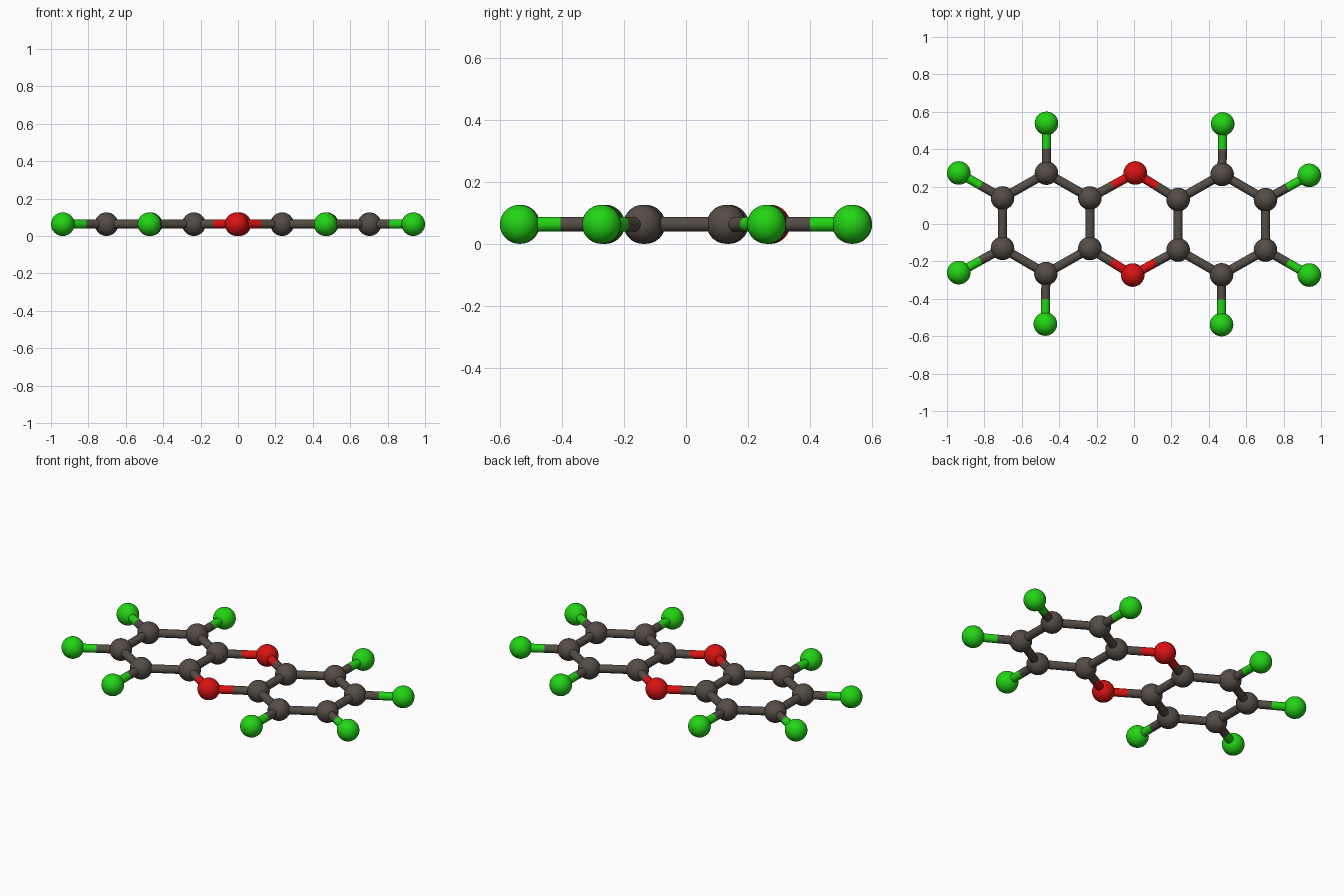
import bpy, math
from mathutils import Vector

if "Cube" in bpy.data.objects:
    bpy.data.objects.remove(bpy.data.objects["Cube"])

R_ATOM, R_BOND = 0.063, 0.024
Z = R_ATOM


def material(name, rgb):
    m = bpy.data.materials.new(name)
    m.diffuse_color = (*rgb, 1)
    m.use_nodes = True
    m.node_tree.nodes["Principled BSDF"].inputs["Base Color"].default_value = m.diffuse_color
    return m


MATS = {
    "carbon": material("dark brown grey", (0.092, 0.074, 0.060)),
    "oxygen": material("red", (0.70, 0.006, 0.006)),
    "chlorine": material("green", (0.017, 0.66, 0.008)),
}


def finish(obj, name, kind):
    obj.name = name
    obj.data.materials.append(MATS[kind])
    bpy.ops.object.shade_smooth_by_angle(angle=math.radians(40))


def ball(name, kind, p):
    bpy.ops.mesh.primitive_uv_sphere_add(segments=32, ring_count=20, radius=R_ATOM, location=p)
    finish(bpy.context.object, name, kind)


def rod(name, kind, a, b):
    d = b - a
    bpy.ops.mesh.primitive_cylinder_add(vertices=20, radius=R_BOND, depth=d.length, location=(a + b) / 2)
    bpy.context.object.rotation_euler = d.to_track_quat('Z', 'Y').to_euler()
    finish(bpy.context.object, name, kind)


def bond(name, a, b):
    # each half takes the colour of its own atom, same-kind bonds stay whole
    (ka, pa), (kb, pb) = a, b
    if ka == kb:
        rod(name, ka, pa, pb)
    else:
        mid = (pa + pb) / 2
        rod(name + "_" + ka, ka, pa, mid)
        rod(name + "_" + kb, kb, mid, pb)


# left half of the molecule; the right half is its half-turn about z
RING = [(-0.468, 0.272), (-0.703, 0.139), (-0.703, -0.130),
        (-0.471, -0.265), (-0.236, -0.131), (-0.236, 0.139)]
CHLORINE = [(-0.468, 0.538), (-0.937, 0.273), (-0.937, -0.260), (-0.474, -0.535)]
OXYGEN = (0.007, 0.273)

halves = []
for side, s in (("left", 1), ("right", -1)):
    def at(kind, xy):
        return kind, Vector((s * xy[0], s * xy[1], Z))
    ring = [at("carbon", p) for p in RING]
    tips = [at("chlorine", p) for p in CHLORINE]
    oxy = at("oxygen", OXYGEN)
    halves.append((ring, oxy))
    # six-sided carbon ring
    for i, c in enumerate(ring):
        ball(f"{side}_carbon_{i}", *c)
        bond(f"{side}_ring_bond_{i}", c, ring[(i + 1) % 6])
    # outer chlorine arms
    for i, t in enumerate(tips):
        ball(f"{side}_chlorine_{i}", *t)
        bond(f"{side}_chlorine_bond_{i}", ring[i], t)
    ball(f"{side}_oxygen", *oxy)

# oxygen bridges between the two rings
(ring_l, oxy_top), (ring_r, oxy_bottom) = halves
bond("top_bridge_left", ring_l[5], oxy_top)
bond("top_bridge_right", ring_r[4], oxy_top)
bond("bottom_bridge_left", ring_l[4], oxy_bottom)
bond("bottom_bridge_right", ring_r[5], oxy_bottom)
